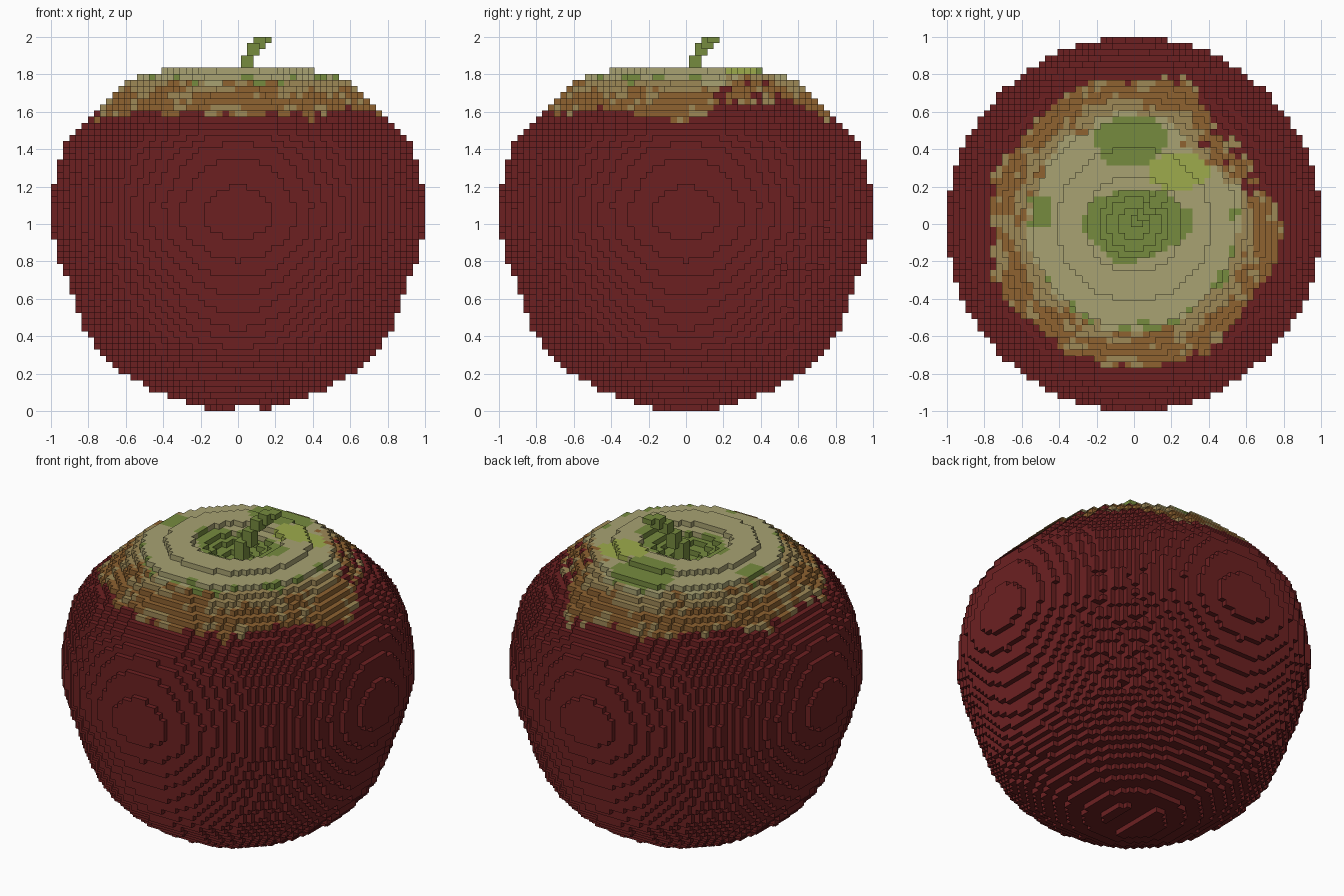
import bpy, math, random
from mathutils import Vector, noise

if "Cube" in bpy.data.objects:
    bpy.data.objects.remove(bpy.data.objects["Cube"])

random.seed(4)
N = 61
S = 2.0 / N          # edge length of one cube

# Body outline: (height, radius)
PROFILE = [(0.0, 0.12), (0.016, 0.18), (0.05, 0.29), (0.082, 0.39), (0.115, 0.46),
           (0.148, 0.52), (0.18, 0.57), (0.21, 0.62), (0.28, 0.70), (0.34, 0.755),
           (0.40, 0.795), (0.45, 0.825), (0.52, 0.855), (0.60, 0.88), (0.70, 0.915),
           (0.80, 0.95), (0.90, 0.98), (0.98, 0.997), (1.10, 0.999), (1.20, 0.985),
           (1.30, 0.965), (1.40, 0.94), (1.47, 0.895), (1.54, 0.835), (1.60, 0.775),
           (1.66, 0.705), (1.72, 0.635), (1.77, 0.575), (1.80, 0.535), (1.82, 0.41),
           (1.84, 0.40)]
# Radius of the hollow at the top, per cube layer
HOLLOW = {55: 0.26, 54: 0.19, 53: 0.14, 52: 0.09}


def srgb(r, g, b):
    f = lambda c: c / 12.92 if c <= 0.04045 else ((c + 0.055) / 1.055) ** 2.4
    return tuple(f(c / 255) for c in (r, g, b)) + (1.0,)


COLOURS = [("dark_red", (108, 32, 33)), ("pale_straw", (168, 162, 114)),
           ("tan", (157, 136, 86)), ("brown", (142, 98, 48)),
           ("leaf_green", (118, 139, 62)), ("light_green", (157, 171, 76))]
MATS = []
for name, c in COLOURS:
    m = bpy.data.materials.new(name)
    m.diffuse_color = srgb(*c)
    m.use_nodes = True
    m.node_tree.nodes["Principled BSDF"].inputs["Base Color"].default_value = m.diffuse_color
    MATS.append(m)
RED, PALE, TAN, BROWN, GREEN, LIME = range(6)


def radius(z):
    for (z0, r0), (z1, r1) in zip(PROFILE, PROFILE[1:]):
        if z <= z1:
            return r0 + (r1 - r0) * (z - z0) / (z1 - z0)
    return 0.0


def wobble(x, y, z, scale, seed):
    return noise.noise(Vector((x, y, z)) * scale + Vector((seed, seed * 2.3, 0.7)))


def blob(x, y, cx, cy, rx, ry):
    return ((x - cx) / rx) ** 2 + ((y - cy) / ry) ** 2


def skin_colour(cell):
    """Green centre, pale cap, then tan and brown rings fading into red."""
    x, y, z = cell[0] * S, cell[1] * S, (cell[2] + 0.5) * S
    if z < 1.5:
        return RED
    r = math.hypot(x, y)
    a = math.degrees(math.atan2(y, x))
    n = wobble(x, y, z, 5, 3.1)
    fine = wobble(x, y, z, 13, 8.7)
    e = 0.35 * n
    if blob(x, y, 0.02, 0.0, 0.29, 0.19) < 1 + e:
        return GREEN
    if blob(x, y, -0.02, 0.45, 0.20, 0.14) < 1 + e:
        return GREEN
    if blob(x, y, 0.24, 0.28, 0.17, 0.10) < 1 + e:
        return LIME
    if blob(x, y, -0.49, 0.06, 0.06, 0.08) < 1 + e:
        return GREEN
    # the red climbs higher on the back right side
    climb = max(0.0, 1 - abs(a - 38) / 32) * 0.12
    r2 = r + 0.07 * n + 0.05 * fine
    if 0.52 < r < 0.58 and fine > 0.22 and -1.1 < math.sin(math.radians(a)) < 0.3:
        return GREEN
    if r2 < 0.565 - 0.5 * climb:
        return PALE
    if r2 < 0.645 - climb:
        return TAN if fine < 0.3 else BROWN
    if r2 < 0.775 - climb:
        if climb > 0.03 and random.random() < 0.35:
            return RED
        return BROWN if fine > -0.27 else TAN
    if climb > 0.03 and r2 < 0.72 and random.random() < 0.25:
        return TAN
    return RED


def build(name, cells, colour):
    """Make one mesh from the exposed sides of all cubes."""
    dirs = []
    for ax in range(3):
        u, v = (ax + 1) % 3, (ax + 2) % 3
        for s in (-1, 1):
            quad = []
            for du, dv in ((0, 0), (1, 0), (1, 1), (0, 1)):
                p = [0, 0, 0]
                p[ax], p[u], p[v] = (s + 1) // 2, du, dv
                quad.append(tuple(p))
            d = [0, 0, 0]
            d[ax] = s
            dirs.append((d, quad if s > 0 else quad[::-1]))
    index, verts, faces, mats = {}, [], [], []
    for c in sorted(cells):
        col = None
        for d, quad in dirs:
            if (c[0] + d[0], c[1] + d[1], c[2] + d[2]) in cells:
                continue
            if col is None:
                col = colour(c)
            face = []
            for q in quad:
                k = (c[0] + q[0], c[1] + q[1], c[2] + q[2])
                if k not in index:
                    index[k] = len(verts)
                    verts.append(((k[0] - 0.5) * S, (k[1] - 0.5) * S, k[2] * S))
                face.append(index[k])
            faces.append(face)
            mats.append(col)
    me = bpy.data.meshes.new(name)
    me.from_pydata(verts, [], faces)
    for m in MATS:
        me.materials.append(m)
    me.polygons.foreach_set("material_index", mats)
    me.update()
    ob = bpy.data.objects.new(name, me)
    bpy.context.scene.collection.objects.link(ob)
    return ob


# Fruit body
body = set()
for k in range(56):
    z = (k + 0.5) * S
    R = radius(z)
    for i in range(-30, 31):
        for j in range(-30, 31):
            r = math.hypot(i * S, j * S)
            if r > R or r < HOLLOW.get(k, 0):
                continue
            if k == 0 and 0 <= i <= 3:       # groove underneath
                continue
            # rough patch on the back right side
            if (r > R - S and 0.3 < z < 1.1 and i > 0 and j > 0
                    and abs(math.atan2(j, i) - 0.75) < 0.22 and random.random() < 0.12):
                continue
            body.add((i, j, k))
build("fruit_body", body, skin_colour)

# Bent stem, stepping diagonally out of the hollow: (layer, first, last)
stem = set()
for k, a, b in ((52, 0, 1), (53, 0, 1), (54, 0, 1), (55, 0, 2), (56, 1, 2),
                (57, 1, 2), (58, 2, 3), (59, 2, 4), (60, 3, 5)):
    for i in range(a, b + 1):
        for j in range(a, b + 1):
            if abs(i - j) <= 1:
                stem.add((i, j, k))
build("stem", stem, lambda c: GREEN)
